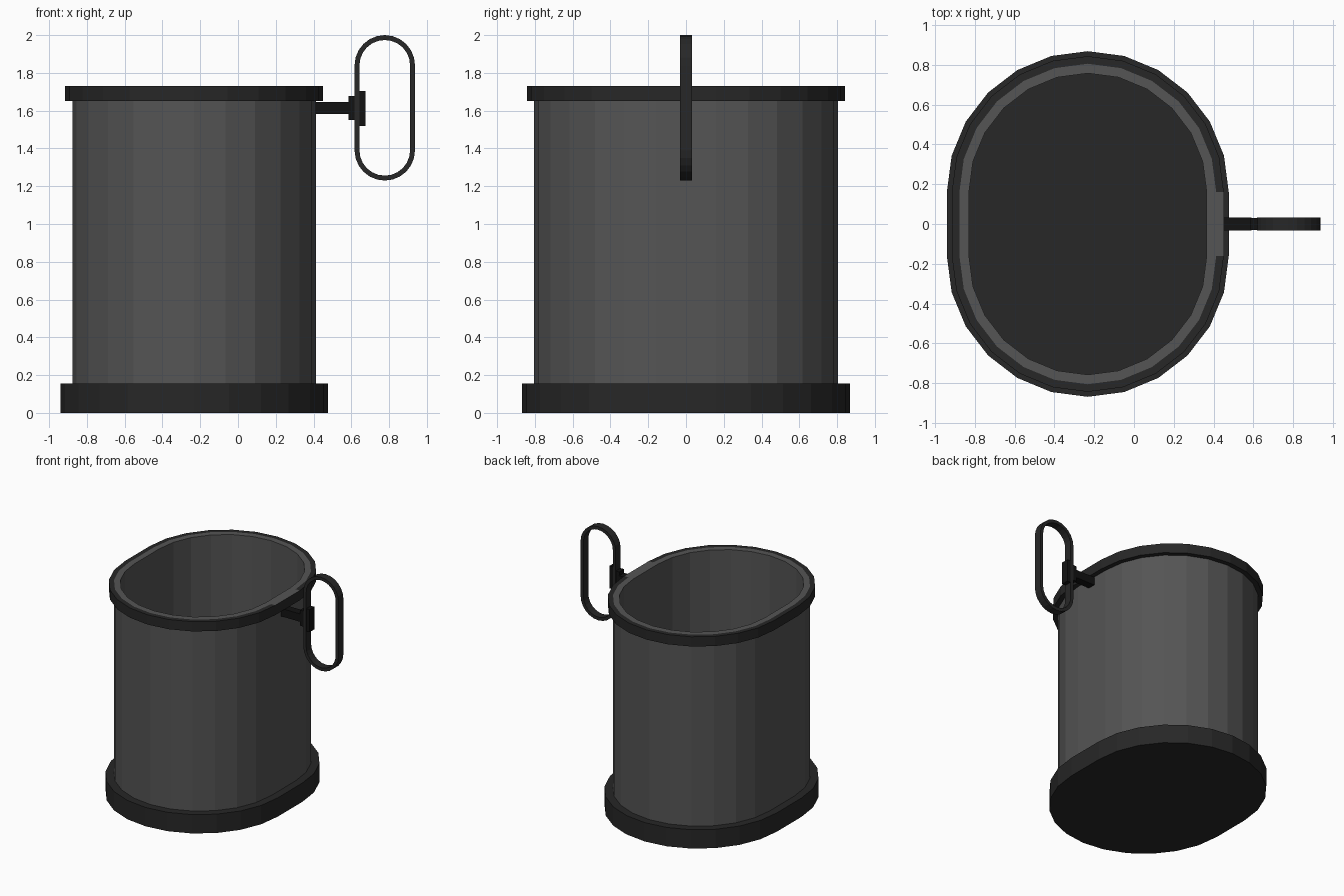
import bpy, bmesh
from math import sin, cos, pi

if "Cube" in bpy.data.objects:
    bpy.data.objects.remove(bpy.data.objects["Cube"])


def material(name, value):
    m = bpy.data.materials.new(name)
    m.diffuse_color = (value, value, value, 1)
    m.use_nodes = True
    m.node_tree.nodes["Principled BSDF"].inputs["Base Color"].default_value = m.diffuse_color
    return m


GREY = material("mid_grey", 0.09)
DARK = material("dark_grey", 0.02)
BLACK = material("near_black", 0.006)


def stadium(radius, half, steps=12):
    """Oblong outline, stretched along its second axis."""
    pts = []
    for start, off in ((0, half), (pi, -half)):
        for i in range(steps + 1):
            a = start + pi * i / steps
            pts.append((radius * cos(a), off + radius * sin(a)))
    return pts


def make(name, bm, *mats):
    bmesh.ops.recalc_face_normals(bm, faces=bm.faces[:])
    mesh = bpy.data.meshes.new(name)
    bm.to_mesh(mesh)
    bm.free()
    for m in mats:
        mesh.materials.append(m)
    ob = bpy.data.objects.new(name, mesh)
    bpy.context.collection.objects.link(ob)
    return ob


def tube(outer, inner, lo, hi, place):
    """Closed hollow extrusion between two matching outlines."""
    bm = bmesh.new()
    loops = [[bm.verts.new(place(u, v, w)) for u, v in line]
             for line, w in ((outer, lo), (outer, hi), (inner, hi), (inner, lo))]
    n = len(outer)
    for k in range(4):
        a, b = loops[k], loops[(k + 1) % 4]
        for i in range(n):
            j = (i + 1) % n
            bm.faces.new((a[i], a[j], b[j], b[i]))
    return bm


def box(name, x0, x1, y, z0, z1, mat):
    bm = bmesh.new()
    bmesh.ops.create_cube(bm, size=1)
    for v in bm.verts:
        v.co = (x0 if v.co.x < 0 else x1, y if v.co.y > 0 else -y,
                z0 if v.co.z < 0 else z1)
    return make(name, bm, mat)


CX, HALF = -0.232, 0.16


def upright(u, v, w):
    return (CX + u, v, w)


# solid oblong base
bm = bmesh.new()
face = bm.faces.new([bm.verts.new(upright(u, v, 0)) for u, v in stadium(0.708, HALF)])
ext = bmesh.ops.extrude_face_region(bm, geom=[face])
bmesh.ops.translate(bm, vec=(0, 0, 0.155),
                    verts=[g for g in ext["geom"] if isinstance(g, bmesh.types.BMVert)])
if not any(abs(f.calc_center_median().z) < 1e-6 for f in bm.faces):
    bm.faces.new([v for v in bm.verts if v.co.z < 1e-6])
make("base", bm, DARK)

# hollow body
make("body", tube(stadium(0.645, HALF), stadium(0.597, HALF), 0.155, 1.73, upright), GREY)

# rim band, with a lighter top face beside the handle
bm = tube(stadium(0.683, HALF), stadium(0.645, HALF), 1.65, 1.73, upright)
for f in bm.faces:
    c = f.calc_center_median()
    if c.z > 1.729 and c.x > 0.4 and abs(c.y) < 0.01:
        f.material_index = 1
make("rim", bm, DARK, GREY)

# handle loop, standing in the xz plane
make("handle_loop",
     tube(stadium(0.16, 0.225), stadium(0.134, 0.225), -0.032, 0.032,
          lambda u, v, w: (0.777 + u, w, 1.615 + v)), DARK)

# bracket joining the handle to the body
box("bracket_stem", 0.40, 0.59, 0.032, 1.582, 1.647, BLACK)
box("bracket_block", 0.585, 0.64, 0.031, 1.55, 1.678, BLACK)
box("bracket_plate", 0.63, 0.674, 0.031, 1.52, 1.705, BLACK)
